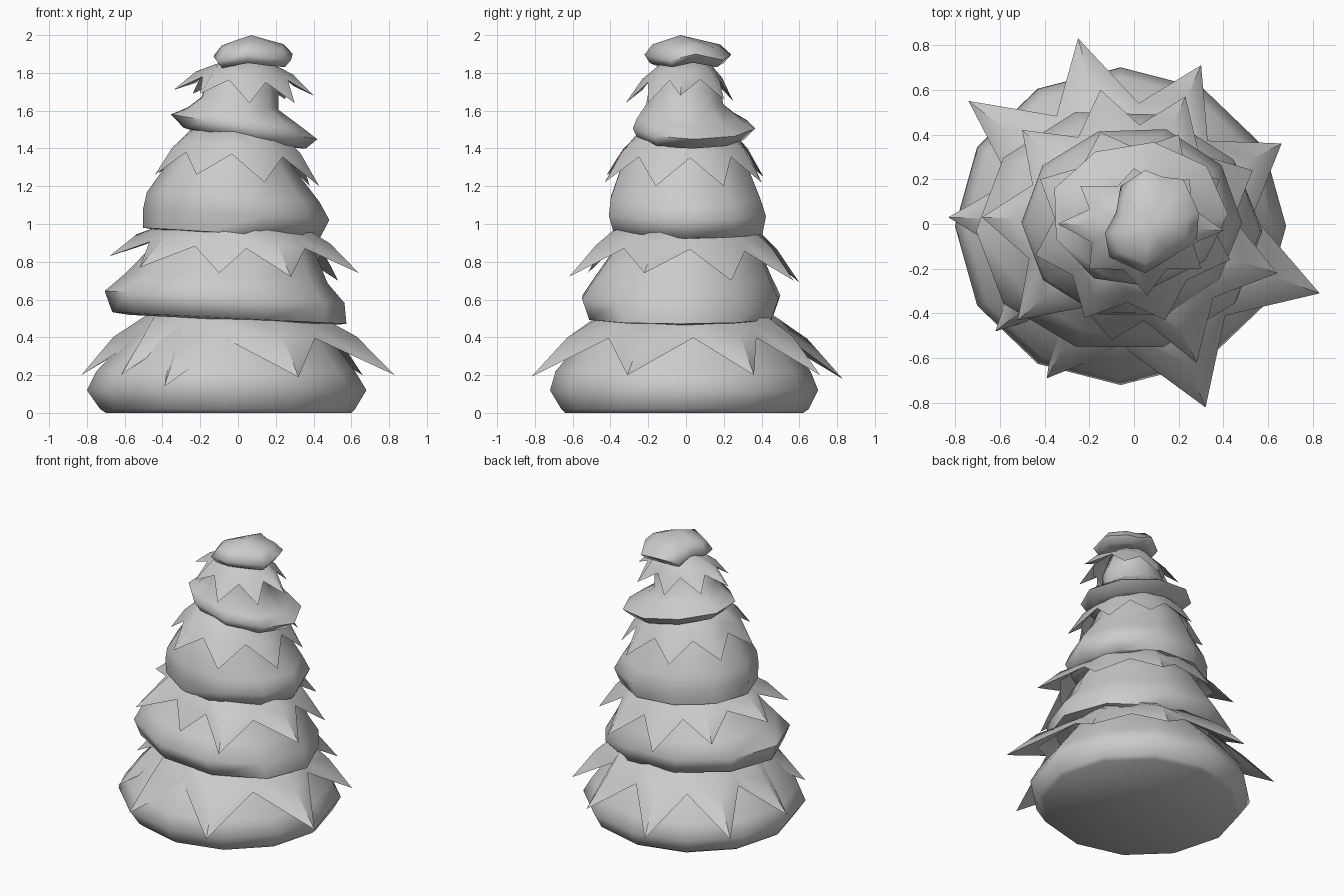
import bpy, bmesh, math, random
from mathutils import Vector

if "Cube" in bpy.data.objects:
    bpy.data.objects.remove(bpy.data.objects["Cube"])

random.seed(4)


def finish(name, bm, angle):
    bmesh.ops.recalc_face_normals(bm, faces=bm.faces[:])
    me = bpy.data.meshes.new(name)
    bm.to_mesh(me)
    bm.free()
    ob = bpy.data.objects.new(name, me)
    bpy.context.collection.objects.link(ob)
    bpy.ops.object.select_all(action='DESELECT')
    ob.select_set(True)
    bpy.context.view_layer.objects.active = ob
    bpy.ops.object.shade_smooth_by_angle(angle=math.radians(angle))
    return ob


def bridge(bm, a, b):
    n = len(a)
    for i in range(n):
        j = (i + 1) % n
        bm.faces.new((a[i], a[j], b[j], b[i]))


def tier(name, rings, n, tilt=0.0, wobble=0.03):
    """Rounded bough layer; rings are (z, x min, x max, y min, y max)."""
    bm = bmesh.new()
    jit = [1 + random.uniform(-wobble, wobble) for _ in range(n)]
    loops = []
    for z, x0, x1, y0, y1 in rings:
        loop = []
        for i in range(n):
            a = math.tau * i / n
            x = (x0 + x1) / 2 + (x1 - x0) / 2 * jit[i] * math.cos(a)
            y = (y0 + y1) / 2 + (y1 - y0) / 2 * jit[i] * math.sin(a)
            loop.append(bm.verts.new((x, y, z + tilt * x)))
        loops.append(loop)
    for a, b in zip(loops, loops[1:]):
        bridge(bm, a, b)
    bm.faces.new(loops[0][::-1])
    bm.faces.new(loops[-1])
    return finish(name, bm, 65)


def skirt(name, tips, centre, r_top, z_top, valley=0.66, drop=0.42, lift=0.05):
    """Ragged skirt of ridged, drooping points hanging from a small ring."""
    c = Vector((centre[0], centre[1], 0))
    pts = sorted((Vector(t) - c for t in tips), key=lambda v: math.atan2(v.y, v.x))
    bm = bmesh.new()
    top, mid, low = [], [], []
    for i, p in enumerate(pts):
        q = pts[(i + 1) % len(pts)]
        r = (math.hypot(p.x, p.y) + math.hypot(q.x, q.y)) / 2 * valley
        a0 = math.atan2(p.y, p.x)
        a = a0 + ((math.atan2(q.y, q.x) - a0) % math.tau) / 2
        zv = z_top + ((p.z + q.z) / 2 - z_top) * drop
        v = Vector((r * math.cos(a), r * math.sin(a), zv))
        for ang, end, t, up in ((a0, p, .55, lift), (a, v, .5, 0)):
            start = Vector((r_top * math.cos(ang), r_top * math.sin(ang), z_top))
            top.append(bm.verts.new(c + start))
            mid.append(bm.verts.new(c + start.lerp(end, t) + Vector((0, 0, up))))
            low.append(bm.verts.new(c + end))
    bridge(bm, top, mid)
    bridge(bm, mid, low)
    bm.faces.new(top)
    # folded underside: every point closes back towards the valleys beside it
    n = len(low)
    for i in range(0, n, 2):
        under = bm.verts.new(c + (mid[i].co - c) * 1.0 - Vector((0, 0, lift * 2)))
        bm.faces.new((low[i], low[i - 1], under))
        bm.faces.new((low[i], under, low[i + 1]))
    return finish(name, bm, 45)


# Rounded layers, bottom to top
tier("bottom_layer", [(0.0, -.70, .60, -.64, .62), (0.02, -.73, .62, -.66, .65),
                      (0.12, -.80, .68, -.72, .70), (0.22, -.75, .62, -.69, .66),
                      (0.38, -.60, .50, -.56, .54), (0.55, -.40, .38, -.38, .38)], 12, 0, .0)
tier("second_layer", [(0.49, -.57, .50, -.46, .42), (0.50, -.66, .58, -.54, .48),
                      (0.61, -.70, .57, -.58, .52), (0.71, -.59, .48, -.51, .47),
                      (0.85, -.46, .42, -.41, .41), (1.0, -.33, .31, -.31, .31)], 10, -.05, .015)
tier("third_layer", [(0.945, -.44, .38, -.34, .36), (0.95, -.50, .43, -.40, .42),
                     (1.05, -.50, .48, -.43, .44), (1.14, -.48, .43, -.42, .41),
                     (1.33, -.35, .28, -.35, .33), (1.47, -.25, .23, -.25, .25)], 10, -.06, .015)
tier("fourth_layer", [(1.45, -.20, .25, -.18, .25), (1.46, -.30, .35, -.25, .31),
                      (1.52, -.37, .41, -.28, .37), (1.57, -.28, .33, -.26, .29),
                      (1.64, -.20, .21, -.21, .20), (1.75, -.17, .21, -.19, .18),
                      (1.86, -.09, .17, -.13, .13)], 9, -.17)

# Pointed skirts under each layer
skirt("bottom_skirt", [(-.25, .83, .18), (.3, .71, .2), (.66, .36, .2), (.83, -.31, .2),
                       (.32, -.82, .19), (-.39, -.69, .14), (-.62, -.48, .2),
                       (-.83, .03, .2), (-.74, .55, .2)], (-.02, 0), .43, .54)
skirt("second_skirt", [(-.68, .03, .83), (-.52, -.43, .77), (-.1, -.52, .74), (.28, -.62, .72),
                       (.64, -.22, .74), (.53, .24, .7), (.23, .57, .7), (-.15, .6, .69),
                       (-.5, .42, .77)], (-.02, 0), .34, 1.01, .72, .5, .035)
skirt("third_skirt", [(.43, -.16, 1.2), (.38, .2, 1.2), (.14, -.43, 1.22), (-.22, -.42, 1.26),
                      (-.44, -.14, 1.26), (-.42, .2, 1.27), (-.15, .41, 1.25),
                      (.2, .4, 1.22)], (-.01, 0), .24, 1.50, .76, .5, .035)
skirt("top_skirt", [(.40, -.03, 1.68), (.3, -.2, 1.64), (.06, -.32, 1.64), (-.2, -.2, 1.69),
                    (-.34, .0, 1.71), (-.24, .17, 1.69), (0, .25, 1.65),
                    (.25, .2, 1.66)], (.04, 0), .12, 1.86, .70, .5, .03)

# Lobed cap on the summit
outline = [(.29, .05), (.22, .2), (.13, .21), (.05, .24), (-.06, .17), (-.08, .05),
           (-.13, -.04), (-.11, -.15), (.05, -.22), (.18, -.14), (.28, -.08)]
bm = bmesh.new()
loops = []
for z, s in ((1.85, .6), (1.84, .85), (1.88, 1.0), (1.94, .78), (1.97, .42)):
    loops.append([bm.verts.new((.07 + (x - .07) * s, y * s - .03 * (1 - s),
                                z + .02 * math.cos(i * math.tau * 4 / 11) * s * s))
                  for i, (x, y) in enumerate(outline)])
for a, b in zip(loops, loops[1:]):
    bridge(bm, a, b)
bm.faces.new(loops[0][::-1])
apex = bm.verts.new((.07, -.03, 2.0))
for i, v in enumerate(loops[-1]):
    bm.faces.new((v, loops[-1][(i + 1) % len(outline)], apex))
finish("top_cap", bm, 75)
